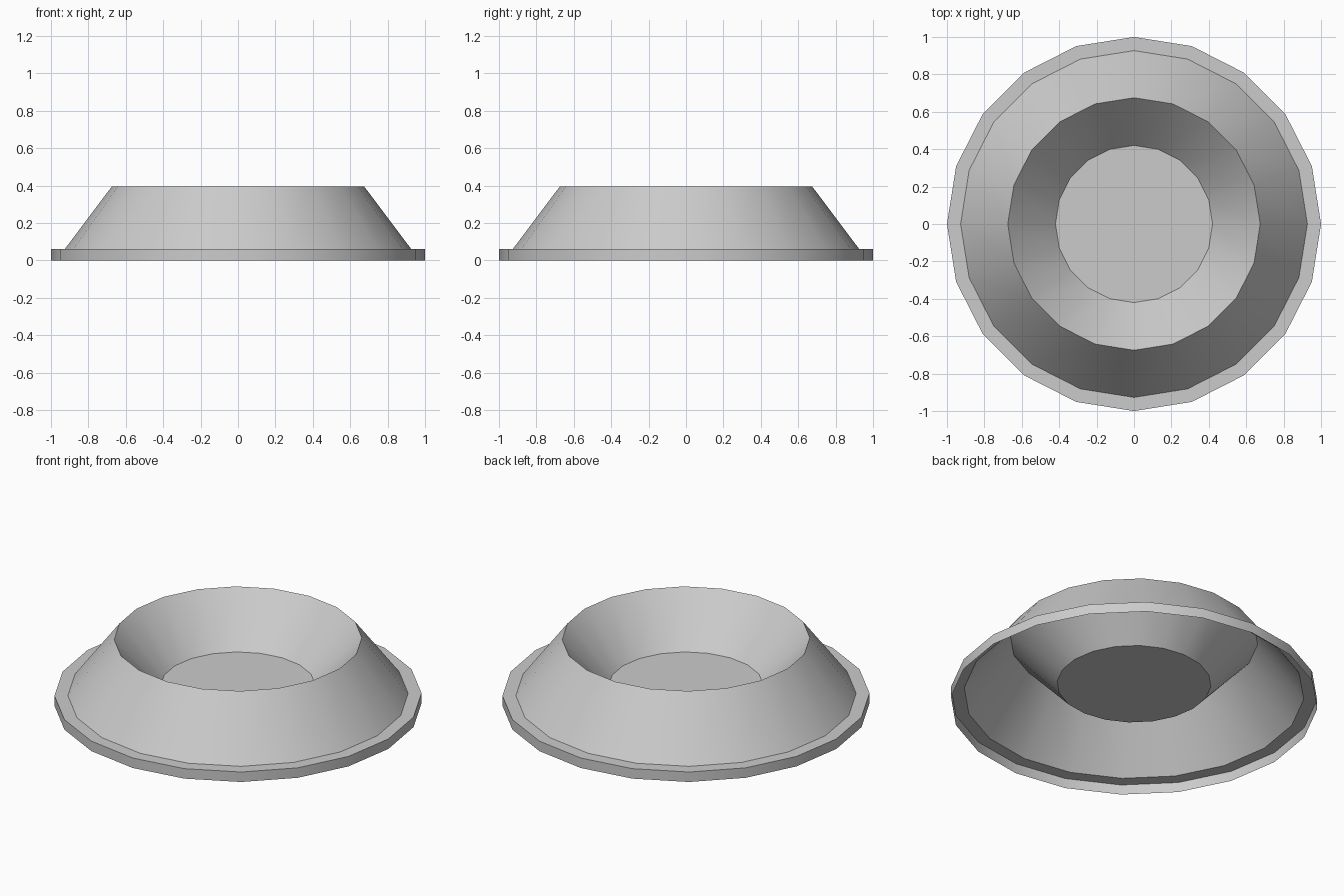
import bpy, bmesh
from math import sin, cos, pi, radians

if "Cube" in bpy.data.objects:
    bpy.data.objects.remove(bpy.data.objects["Cube"])

SIDES = 20
# (radius, height): rim wall, flange, outer slope, inner bowl slope
PROFILE = [(1.0, 0.0), (1.0, 0.06), (0.927, 0.06), (0.675, 0.395), (0.42, 0.12)]

bm = bmesh.new()
rings = [[bm.verts.new((r * cos(2 * pi * i / SIDES), r * sin(2 * pi * i / SIDES), z))
          for i in range(SIDES)] for r, z in PROFILE]

# Open-bottomed shell
for a, b in zip(rings, rings[1:]):
    for i in range(SIDES):
        j = (i + 1) % SIDES
        bm.faces.new((a[i], a[j], b[j], b[i]))

# Flat bowl floor
bm.faces.new(rings[-1])

mesh = bpy.data.meshes.new("flanged_dish")
bm.to_mesh(mesh)
bm.free()
dish = bpy.data.objects.new("flanged_dish", mesh)
bpy.context.collection.objects.link(dish)

# Smooth around the ring, sharp between bands
bpy.context.view_layer.objects.active = dish
dish.select_set(True)
bpy.ops.object.shade_smooth_by_angle(angle=radians(30))
